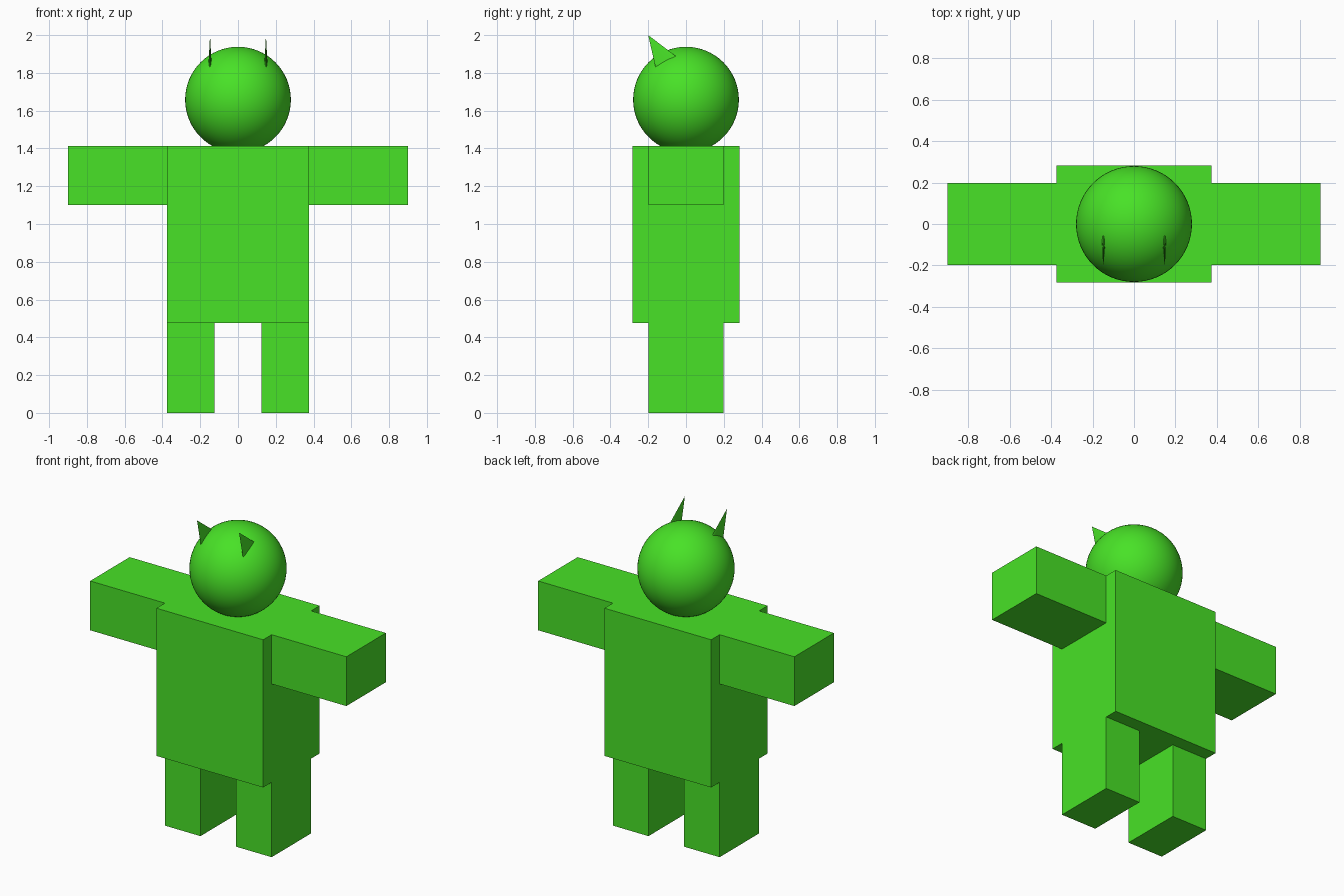
import bpy, math
from mathutils import Vector

if "Cube" in bpy.data.objects:
    bpy.data.objects.remove(bpy.data.objects["Cube"])

green = bpy.data.materials.new("bright green")
green.diffuse_color = (0.065, 0.76, 0.02, 1)
green.use_nodes = True
green.node_tree.nodes["Principled BSDF"].inputs["Base Color"].default_value = green.diffuse_color


def finish(name):
    ob = bpy.context.object
    ob.name = name
    ob.data.materials.append(green)
    return ob


def box(name, lo, hi):
    lo, hi = Vector(lo), Vector(hi)
    bpy.ops.mesh.primitive_cube_add(size=1, location=(lo + hi) / 2)
    ob = finish(name)
    ob.scale = hi - lo
    bpy.ops.object.transform_apply(location=False, rotation=False, scale=True)
    return ob


# torso
box("torso", (-0.375, -0.283, 0.475), (0.375, 0.283, 1.413))

# head
bpy.ops.mesh.primitive_uv_sphere_add(segments=64, ring_count=32, radius=0.28,
                                     location=(0, 0, 1.658))
finish("head")
bpy.ops.object.shade_smooth()

tilt = math.atan2(0.09, 0.14)
axis = Vector((0, -math.sin(tilt), math.cos(tilt)))
for side, label in ((-1, "left"), (1, "right")):
    # arms and legs
    x = sorted((side * 0.375, side * 0.90))
    box(label + "_arm", (x[0], -0.198, 1.10), (x[1], 0.198, 1.413))
    x = sorted((side * 0.125, side * 0.375))
    box(label + "_leg", (x[0], -0.198, 0), (x[1], 0.198, 0.475))

    # thin flattened horn, leaning forward, base sunk in the head
    depth = 0.19
    tip = Vector((side * 0.148, -0.20, 2.0))
    bpy.ops.mesh.primitive_cone_add(vertices=32, radius1=0.069, radius2=0, depth=depth,
                                    location=tip - axis * depth / 2,
                                    rotation=(tilt, 0, 0))
    horn = finish(label + "_horn")
    horn.scale.x = 0.12
    bpy.ops.object.transform_apply(location=False, rotation=False, scale=True)
    bpy.ops.object.shade_smooth_by_angle(angle=math.radians(40))
